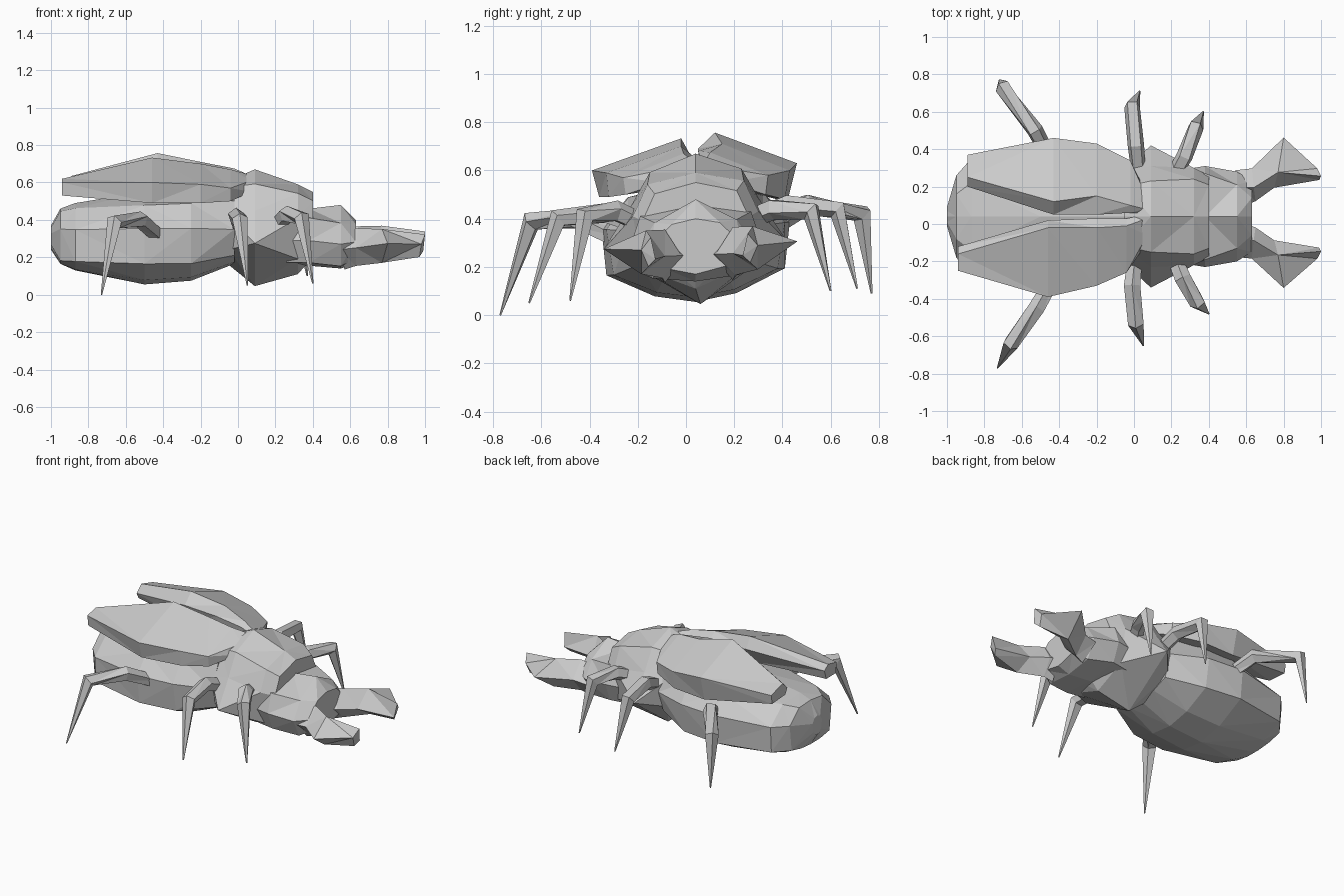
import bpy, bmesh, math
from mathutils import Vector

CY = 0.04      # body midline
ROLL = 0.04    # slight sideways lean of the body


def loft(name, rings):
    """Skin a row of equal-length closed rings, cap both ends, keep flat facets."""
    bm = bmesh.new()
    rows = [[bm.verts.new(p) for p in ring] for ring in rings]
    n = len(rows[0])
    for a, b in zip(rows, rows[1:]):
        for i in range(n):
            j = (i + 1) % n
            bm.faces.new((a[i], a[j], b[j], b[i]))
    bm.faces.new(rows[0])
    bm.faces.new(rows[-1])
    bmesh.ops.triangulate(bm, faces=bm.faces)
    bmesh.ops.recalc_face_normals(bm, faces=bm.faces)
    me = bpy.data.meshes.new(name)
    bm.to_mesh(me)
    bm.free()
    ob = bpy.data.objects.new(name, me)
    bpy.context.collection.objects.link(ob)
    return ob


def body(name, sections):
    """Each section is x plus a half profile from top to bottom, mirrored."""
    rings = []
    for x, half in sections:
        full = half + [(-y, z) for y, z in reversed(half[1:-1])]
        rings.append([(x, CY + y, z + ROLL * y) for y, z in full])
    return loft(name, rings)


def tube(name, pts, radii, sides=5):
    """Tapered limb through a few joints."""
    pts = [Vector(p) for p in pts]
    rings = []
    for i, p in enumerate(pts):
        prev = (p - pts[i - 1]).normalized() if i else Vector()
        nxt = (pts[i + 1] - p).normalized() if i < len(pts) - 1 else Vector()
        t = (prev + nxt).normalized()
        u = t.cross(Vector((1, 0, 0))).normalized()
        v = t.cross(u)
        rings.append([p + radii[i] * (math.cos(a) * u + math.sin(a) * v)
                      for a in (2 * math.pi * k / sides for k in range(sides))])
    return loft(name, rings)


# Abdomen
body("abdomen", [
    (-1.0, [(0, .37), (.03, .36), (.05, .33), (.04, .27), (.02, .25), (0, .24)]),
    (-.95, [(0, .46), (.12, .45), (.22, .36), (.2, .19), (.1, .17), (0, .165)]),
    (-.87, [(0, .49), (.18, .47), (.31, .36), (.3, .19), (.14, .14), (0, .13)]),
    (-.5, [(0, .55), (.29, .49), (.39, .37), (.37, .18), (.17, .085), (0, .055)]),
    (-.25, [(0, .56), (.28, .5), (.37, .37), (.34, .18), (.16, .1), (0, .075)]),
    (-.02, [(0, .56), (.22, .51), (.28, .36), (.23, .22), (.12, .18), (0, .165)])])

# Thorax with its flared lower sides
body("thorax", [
    (-.05, [(0, .61), (.16, .58), (.25, .43), (.22, .25), (0, .16)]),
    (.09, [(0, .67), (.19, .6), (.27, .46), (.38, .29), (.02, .045)]),
    (.32, [(0, .59), (.2, .55), (.26, .42), (.22, .2), (0, .11)]),
    (.4, [(0, .55), (.17, .51), (.22, .4), (.16, .25), (0, .2)])])

# Head
body("head", [
    (.26, [(0, .44), (.2, .42), (.25, .3), (.2, .18), (0, .165)]),
    (.38, [(0, .46), (.23, .42), (.27, .3), (.22, .18), (0, .155)]),
    (.55, [(0, .48), (.17, .39), (.24, .28), (.18, .16), (0, .14)]),
    (.63, [(0, .4), (.1, .38), (.19, .29), (.13, .2), (0, .17)])])

# Mandibles: hooked blades, section points run inner edge, underside, outer edge, ridge
blade = [
    [(.6, .05, .25), (.57, .14, .14), (.54, .23, .25), (.57, .14, .35)],
    [(.65, .07, .25), (.63, .15, .16), (.63, .24, .26), (.64, .14, .36)],
    [(.75, .14, .25), (.77, .24, .18), (.8, .4, .29), (.77, .22, .36)],
    [(.99, .18, .24), (.97, .21, .21), (.98, .24, .28), (1.0, .2, .33)]]
for side, s, grow in (("left", 1, 1.03), ("right", -1, .98)):
    loft(side + "_mandible",
         [[(x, .05 + s * grow * y, z + s * ROLL * y) for x, y, z in r] for r in blade])

# Wing cases: section points run inner edge, ridge, outer edge, under edge, underside
loft("left_wing_case", [[(x, y, z) for y, z in r] for x, r in (
    (.06, [(.06, .62), (.08, .64), (.16, .61), (.18, .55), (.08, .56)]),
    (-.02, [(.06, .65), (.1, .675), (.34, .58), (.33, .5), (.08, .54)]),
    (-.2, [(.05, .68), (.15, .71), (.43, .6), (.41, .48), (.08, .54)]),
    (-.43, [(.05, .69), (.12, .757), (.46, .63), (.42, .47), (.1, .55)]),
    (-.89, [(.2, .59), (.25, .635), (.37, .6), (.36, .54), (.22, .55)]))])
loft("right_wing_case", [[(x, y, z) for y, z in r] for x, r in (
    (.07, [(.05, .62), (.03, .64), (-.06, .61), (-.1, .55), (.03, .56)]),
    (-.04, [(.03, .64), (-.01, .67), (-.26, .57), (-.25, .5), (.01, .54)]),
    (-.2, [(.03, .66), (-.02, .7), (-.33, .59), (-.32, .49), (0, .54)]),
    (-.46, [(.02, .66), (-.02, .733), (-.39, .6), (-.36, .49), (-.05, .55)]),
    (-.94, [(-.12, .59), (-.16, .62), (-.25, .6), (-.24, .53), (-.14, .53)]))])

# Legs: hip, raised thigh, knee, pointed foot
legs = {
    "left_hind_leg": [(-.44, .33, .35), (-.53, .5, .46), (-.7, .73, .42), (-.72, .77, .09)],
    "left_middle_leg": [(.03, .22, .38), (.01, .42, .46), (-.01, .63, .44), (.03, .71, .11)],
    "left_front_leg": [(.18, .2, .38), (.27, .36, .44), (.33, .52, .43), (.37, .6, .1)],
    "right_hind_leg": [(-.42, -.28, .31), (-.52, -.45, .4), (-.66, -.64, .39), (-.73, -.77, .0)],
    "right_middle_leg": [(.01, -.14, .35), (-.01, -.33, .42), (.01, -.53, .4), (.05, -.65, .05)],
    "right_front_leg": [(.19, -.12, .35), (.26, -.29, .43), (.34, -.42, .41), (.4, -.48, .06)]}
for name, pts in legs.items():
    tube(name, pts, (.04, .046, .044, .004))
